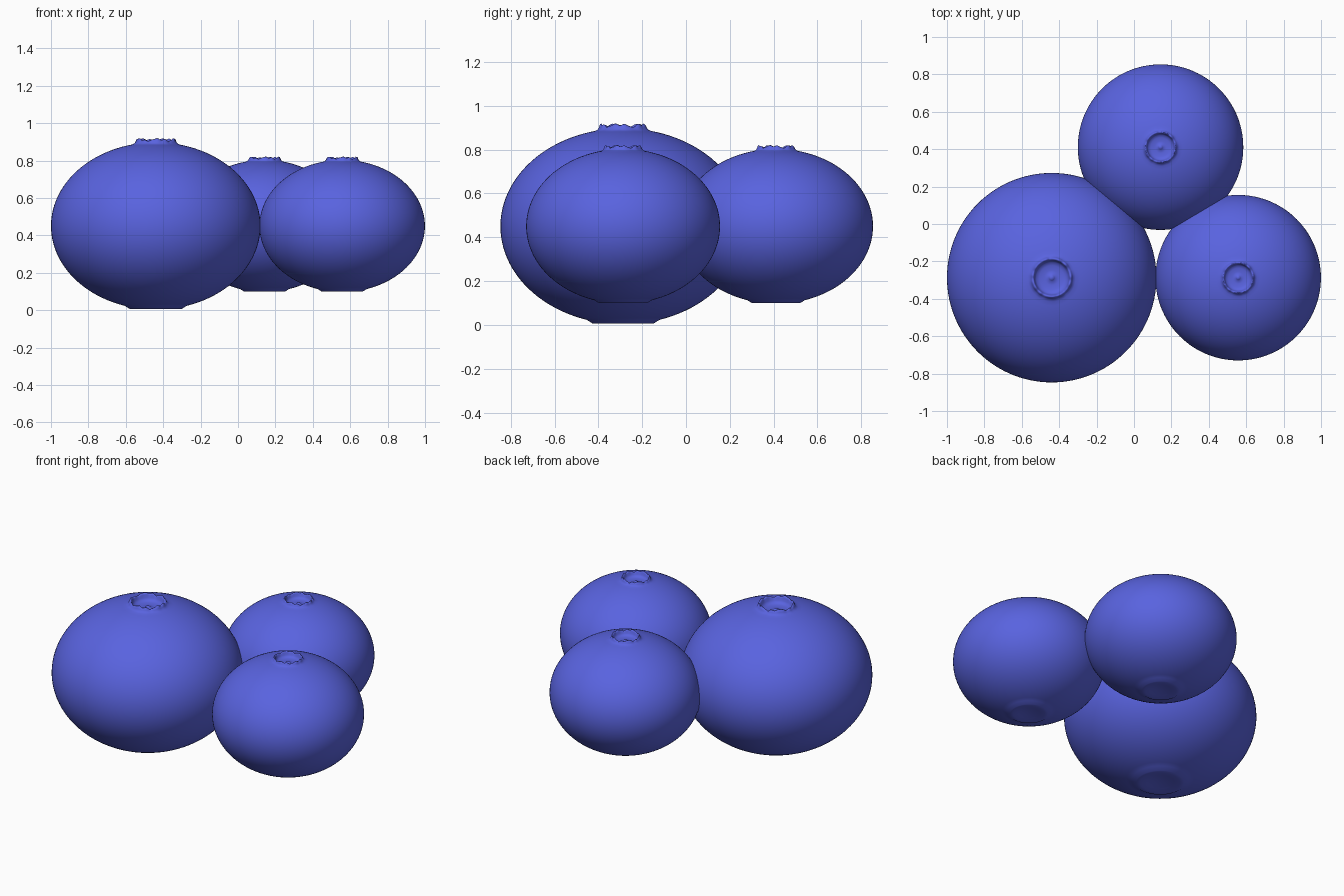
import bpy, bmesh
from math import sin, cos, pi, sqrt

if "Cube" in bpy.data.objects:
    bpy.data.objects.remove(bpy.data.objects["Cube"])

SEG = 120
A = 0.56          # body radius of the large berry
B = 0.447         # half height of the body

skin = bpy.data.materials.new("blue_skin")
skin.diffuse_color = (0.10, 0.125, 0.74, 1)
skin.use_nodes = True
skin.node_tree.nodes["Principled BSDF"].inputs["Base Color"].default_value = skin.diffuse_color


def body_profile():
    # (radius, height, crown wave weight), from the bottom dimple to the crown nub
    pts = [(0.04, -0.432, 0), (0.08, -0.438, 0), (0.115, -0.444, 0), (0.14, -0.443, 0)]
    start, end, n = -1.27, 1.30, 44
    for i in range(n + 1):
        t = start + (end - start) * i / n
        pts.append((A * cos(t), B * sin(t), 0))
    # calyx: flared wall, ragged rim, sunken floor and central nub
    pts += [(0.128, 0.435, 0), (0.116, 0.440, 0.1), (0.110, 0.446, 0.5),
            (0.105, 0.455, 1), (0.099, 0.457, 1), (0.094, 0.449, 0.6),
            (0.090, 0.436, 0.1), (0.082, 0.425, 0), (0.065, 0.419, 0),
            (0.040, 0.417, 0), (0.020, 0.417, 0), (0.014, 0.423, 0), (0.007, 0.427, 0)]
    return pts


def crown_wave(a):
    # five lobes with a slightly torn edge
    return 0.012 * abs(cos(2.5 * a + 0.5)) - 0.003 + 0.003 * sin(11 * a) + 0.002 * sin(17 * a + 1)


def berry(name, x, y, scale):
    bm = bmesh.new()
    rings = []
    for r, z, w in body_profile():
        ring = []
        for i in range(SEG):
            a = 2 * pi * i / SEG
            ring.append(bm.verts.new((r * cos(a), r * sin(a), z + w * crown_wave(a))))
        rings.append(ring)
    for lo, hi in zip(rings, rings[1:]):
        for i in range(SEG):
            j = (i + 1) % SEG
            bm.faces.new((lo[i], lo[j], hi[j], hi[i]))
    # close the dimple and the nub
    for ring, z, flip in ((rings[0], -0.430, True), (rings[-1], 0.428, False)):
        tip = bm.verts.new((0, 0, z))
        for i in range(SEG):
            j = (i + 1) % SEG
            bm.faces.new((ring[j], ring[i], tip) if flip else (ring[i], ring[j], tip))
    for f in bm.faces:
        f.smooth = True
    mesh = bpy.data.meshes.new(name)
    bm.to_mesh(mesh)
    bm.free()
    mesh.materials.append(skin)
    ob = bpy.data.objects.new(name, mesh)
    ob.location = (x, y, 0.45)
    ob.scale = (scale,) * 3
    bpy.context.collection.objects.link(ob)


# one large berry and two smaller ones, touching
berry("large_berry", -0.44, -0.287, 1.0)
berry("back_berry", 0.142, 0.411, 0.79)
berry("right_berry", 0.557, -0.287, 0.79)
